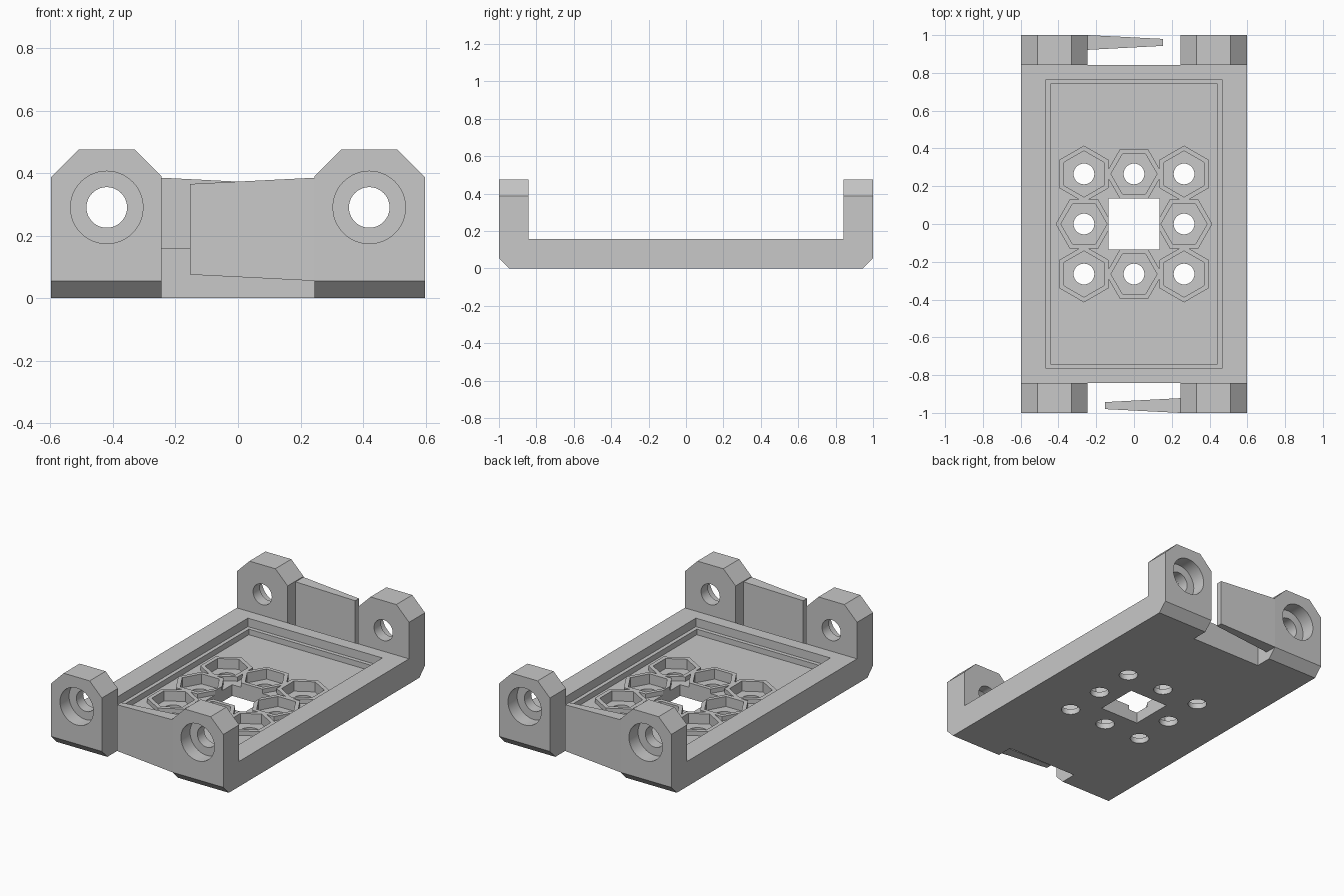
import bpy, bmesh, math

if "Cube" in bpy.data.objects:
    bpy.data.objects.remove(bpy.data.objects["Cube"])

grey = bpy.data.materials.new("plain grey")
grey.diffuse_color = (0.58, 0.58, 0.58, 1)
grey.use_nodes = True
grey.node_tree.nodes["Principled BSDF"].inputs["Base Color"].default_value = grey.diffuse_color

FLOOR, LEDGE, CUP_TOP, CUP_FLOOR = 0.07, 0.105, 0.098, 0.035


def prism(name, pts, axis, lo, hi):
    """Extrude a 2D profile along an axis (x: pts are y,z; y: x,z; z: x,y)."""
    place = {'x': lambda p, t: (t, p[0], p[1]),
             'y': lambda p, t: (p[0], t, p[1]),
             'z': lambda p, t: (p[0], p[1], t)}[axis]
    n = len(pts)
    verts = [place(p, t) for t in (lo, hi) for p in pts]
    faces = [tuple(range(n))[::-1], tuple(range(n, 2 * n))]
    faces += [(i, (i + 1) % n, n + (i + 1) % n, n + i) for i in range(n)]
    me = bpy.data.meshes.new(name)
    me.from_pydata(verts, [], faces)
    bm = bmesh.new()
    bm.from_mesh(me)
    bmesh.ops.recalc_face_normals(bm, faces=bm.faces)
    bm.to_mesh(me)
    bm.free()
    me.materials.append(grey)
    ob = bpy.data.objects.new(name, me)
    bpy.context.collection.objects.link(ob)
    return ob


def rect(x0, x1, y0, y1):
    return [(x0, y0), (x1, y0), (x1, y1), (x0, y1)]


def ngon(cx, cy, r, n, start=0.0):
    return [(cx + r * math.cos(start + 2 * math.pi * i / n),
             cy + r * math.sin(start + 2 * math.pi * i / n)) for i in range(n)]


def combine(target, tool, op='DIFFERENCE'):
    mod = target.modifiers.new("bool", 'BOOLEAN')
    mod.operation, mod.solver, mod.object = op, 'EXACT', tool
    bpy.context.view_layer.objects.active = target
    bpy.ops.object.modifier_apply(modifier=mod.name)
    bpy.data.objects.remove(tool)


def cut(target, pts, axis, lo, hi):
    combine(target, prism("cutter", pts, axis, lo, hi))


# Tray body: U-shaped side profile with bevelled lower ends
half = [(0.945, 0), (1, 0.055), (1, 0.475), (0.842, 0.475), (0.842, 0.158)]
body = prism("tray_body", half + [(-y, z) for y, z in reversed(half)], 'x', -0.598, 0.598)

# Stepped recess in the tray
cut(body, rect(-0.467, 0.467, -0.765, 0.765), 'z', LEDGE, 0.3)
cut(body, rect(-0.443, 0.443, -0.74, 0.74), 'z', FLOOR, 0.3)

for s in (-1, 1):
    # Gap that splits each end wall into two posts
    a, b = sorted((s * 0.842, s * 1.1))
    cut(body, rect(-0.245, 0.245, -0.1, 0.6), 'y', a, b)
    # Chamfered post tops
    cut(body, [(s * 0.63, 0.355), (s * 0.48, 0.505), (s * 0.63, 0.505)], 'y', -1.1, 1.1)
    cut(body, [(s * 0.2, 0.345), (s * 0.36, 0.505), (s * 0.2, 0.505)], 'y', -1.1, 1.1)

# Screw holes with outer counterbores
for sx in (-1, 1):
    cut(body, ngon(sx * 0.42, 0.29, 0.065, 48), 'y', -1.1, 1.1)
    for sy in (-1, 1):
        a, b = sorted((sy * 0.91, sy * 1.1))
        cut(body, ngon(sx * 0.42, 0.29, 0.116, 48), 'y', a, b)

# Hexagonal nut pockets: low collars above the floor, sunk below it inside
spots = [(i, j) for i in (-1, 0, 1) for j in (-1, 0, 1) if (i, j) != (0, 0)]


def hexagon(i, j, r):
    return ngon(i * 0.265, j * 0.265, r, 6, math.pi / 6 if i and j else 0)


for i, j in spots:
    combine(body, prism("collar", hexagon(i, j, 0.15), 'z', 0.05, CUP_TOP), 'UNION')
for i, j in spots:
    cut(body, hexagon(i, j, 0.122), 'z', CUP_FLOOR, 0.3)
    cut(body, ngon(i * 0.265, j * 0.265, 0.055, 40), 'z', -0.1, 0.1)

# Central square opening
cut(body, rect(-0.135, 0.135, -0.135, 0.135), 'z', -0.1, 0.3)


# Tapered spring tabs, one per end, turned 180 degrees from each other
def spring_tab(name, s):
    root = [(-1, 0.055), (-0.922, 0.055), (-0.922, 0.385), (-1, 0.385)]
    tip = [(-0.98, 0.075), (-0.943, 0.075), (-0.943, 0.365), (-0.98, 0.365)]
    ob = prism(name, root, 'x', -0.153, 0.245)
    for k, (y, z) in enumerate(tip + root):
        ob.data.vertices[k].co = (s * (-0.153 if k < 4 else 0.245), s * y, z)
    ob.data.update()


spring_tab("front_spring_tab", 1)
spring_tab("back_spring_tab", -1)

# Round bores shade smooth, everything else stays sharp
for ob in list(bpy.context.collection.objects):
    bpy.ops.object.select_all(action='DESELECT')
    ob.select_set(True)
    bpy.context.view_layer.objects.active = ob
    bpy.ops.object.shade_smooth_by_angle(angle=math.radians(25))
